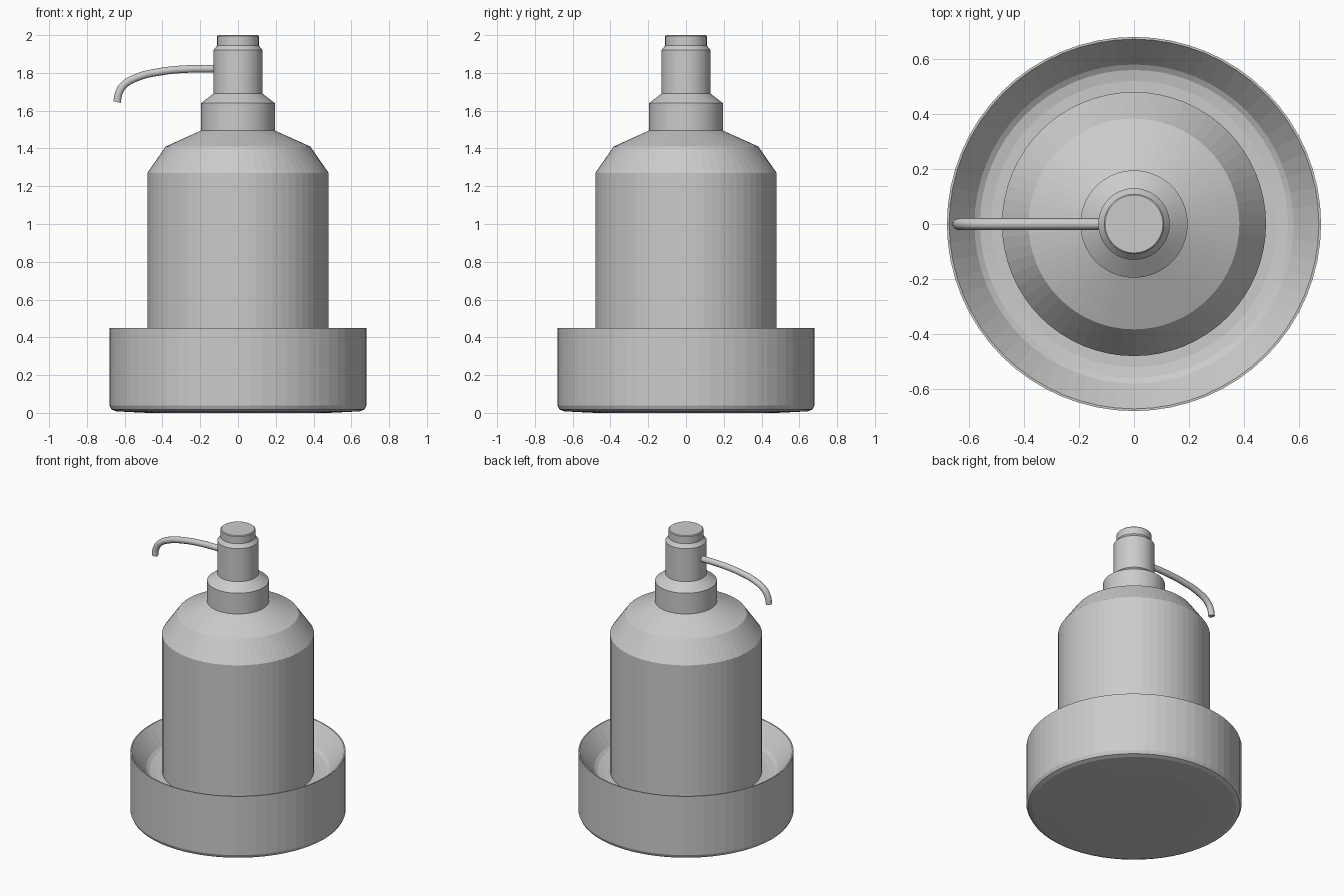
import bpy
import bmesh
from math import tau

cube = bpy.data.objects.get("Cube")
if cube:
    bpy.data.objects.remove(cube, do_unlink=True)

grey = bpy.data.materials.new("plain_grey")
grey.use_nodes = True
COLOUR = (0.6, 0.6, 0.6, 1)
grey.diffuse_color = COLOUR
grey.node_tree.nodes["Principled BSDF"].inputs["Base Color"].default_value = COLOUR


def add_object(name, data):
    obj = bpy.data.objects.new(name, data)
    bpy.context.scene.collection.objects.link(obj)
    data.materials.append(grey)
    return obj


def lathe(name, profile, sides=64):
    """Turn a (radius, height) profile around the z axis."""
    bm = bmesh.new()
    verts = [bm.verts.new((r, 0, z)) for r, z in profile]
    edges = [bm.edges.new(pair) for pair in zip(verts, verts[1:])]
    bmesh.ops.spin(bm, geom=verts + edges, cent=(0, 0, 0), axis=(0, 0, 1),
                   angle=tau, steps=sides, use_merge=True)
    bmesh.ops.remove_doubles(bm, verts=bm.verts, dist=0.0001)
    bmesh.ops.recalc_face_normals(bm, faces=bm.faces)
    mesh = bpy.data.meshes.new(name)
    bm.to_mesh(mesh)
    bm.free()
    return add_object(name, mesh)


# Wide dish with a sloping inner wall
lathe("dish", [(0, 0), (0.48, 0), (0.645, 0.008), (0.67, 0.018), (0.68, 0.04),
               (0.68, 0.45), (0.672, 0.45), (0.58, 0.335), (0.56, 0.322),
               (0.52, 0.315), (0, 0.315)])

# Bottle with a two-step shoulder
lathe("bottle", [(0, 0.3), (0.48, 0.3), (0.48, 1.27), (0.383, 1.41),
                 (0.195, 1.495), (0, 1.495)])

# Collar, pump head and cap
lathe("collar", [(0, 1.47), (0.195, 1.47), (0.195, 1.64), (0.13, 1.69), (0, 1.69)])
lathe("pump_head", [(0, 1.66), (0.13, 1.66), (0.13, 1.92), (0.11, 1.945), (0, 1.945)])
lathe("pump_cap", [(0, 1.93), (0.11, 1.93), (0.11, 1.995), (0.105, 2), (0, 2)])

# Bent spout
path = [(-0.1, 1.822), (-0.28, 1.82), (-0.42, 1.805), (-0.53, 1.778),
        (-0.605, 1.735), (-0.632, 1.69), (-0.64, 1.645)]
curve = bpy.data.curves.new("spout", "CURVE")
curve.dimensions = "3D"
curve.bevel_depth = 0.021
curve.bevel_resolution = 3
curve.use_fill_caps = True
spline = curve.splines.new("BEZIER")
spline.bezier_points.add(len(path) - 1)
for point, (x, z) in zip(spline.bezier_points, path):
    point.co = (x, 0, z)
    point.handle_left_type = point.handle_right_type = "AUTO"
spline.resolution_u = 5
add_object("spout", curve)
